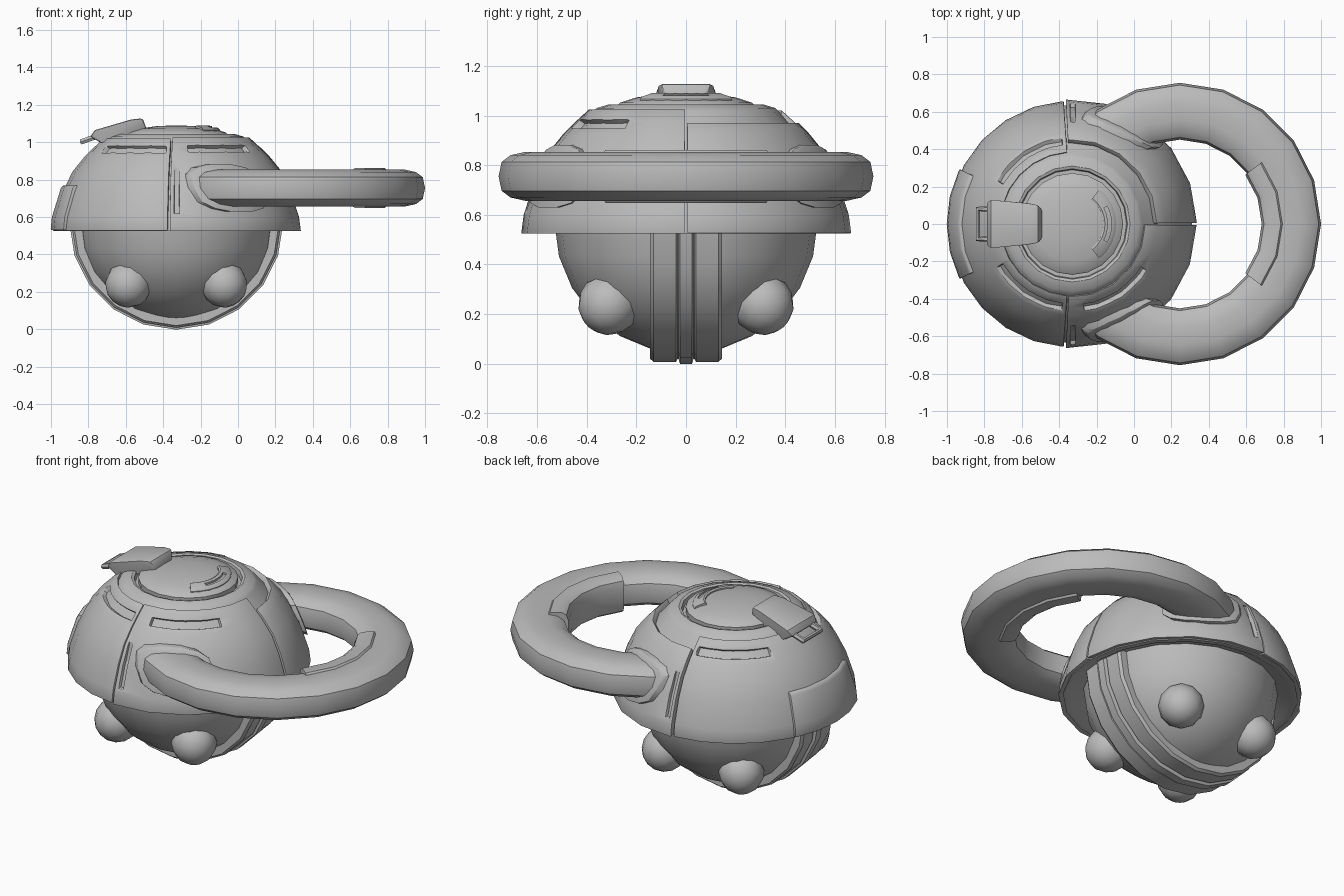
import bpy, bmesh
from math import cos, sin, pi, radians
from mathutils import Matrix, Vector

cube = bpy.data.objects.get("Cube")
if cube:
    bpy.data.objects.remove(cube, do_unlink=True)

BODY_X, RING_X, SPHERE_Z = -0.33, 0.245, 0.57

metal = bpy.data.materials.new("plain_grey")
GREY = (0.5, 0.5, 0.5, 1)
metal.diffuse_color = GREY
metal.use_nodes = True
metal.node_tree.nodes["Principled BSDF"].inputs["Base Color"].default_value = GREY

parts, helpers = [], []


def add_object(name, bm, x=0.0, z=0.0, helper=False, bevel=0.0):
    bmesh.ops.recalc_face_normals(bm, faces=bm.faces)
    mesh = bpy.data.meshes.new(name)
    bm.to_mesh(mesh)
    bm.free()
    ob = bpy.data.objects.new(name, mesh)
    ob.location = (x, 0, z)
    bpy.context.collection.objects.link(ob)
    mesh.materials.append(metal)
    ob.hide_render = helper
    (helpers if helper else parts).append((ob, bevel))
    return ob


def lathe(name, profile, start=0, end=360, steps=20, x=BODY_X, z=0.0,
          upright=True, helper=False, bevel=0.0):
    """Closed (radius, height) profile swept between two angles."""
    bm = bmesh.new()
    full = end - start >= 360
    rows = []
    for i in range(steps if full else steps + 1):
        a = radians(start + (end - start) * i / steps)
        rows.append([bm.verts.new((r * cos(a), r * sin(a), h)) for r, h in profile])
    n = len(profile)
    for i in range(steps):
        p, q = rows[i], rows[(i + 1) % len(rows)]
        for j in range(n):
            k = (j + 1) % n
            bm.faces.new((p[j], p[k], q[k], q[j]))
    if not full:
        bm.faces.new(rows[0])
        bm.faces.new(rows[-1])
    bmesh.ops.remove_doubles(bm, verts=bm.verts, dist=1e-5)
    if not upright:
        bm.transform(Matrix.Rotation(pi / 2, 4, 'X'))
    return add_object(name, bm, x, z, helper, bevel)


def boolean(ob, tool, operation='DIFFERENCE'):
    m = ob.modifiers.new("boolean", 'BOOLEAN')
    m.object, m.operation, m.solver = tool, operation, 'EXACT'


def shell(offset, top=6):
    """Outer shell curve, pushed outwards by an offset."""
    pts = [(.655, .525), (.645, .6), (.6, .74), (.55, .84), (.485, .92), (.44, .965), (.38, 1.02)]
    return [(r + offset, h + offset * (.6 if h > .8 else 0)) for r, h in pts[:top + 1]]


# Lower ball and the belt running under it
ball = [(.53 * cos(radians(a)), .53 * sin(radians(a))) for a in range(-90, 1, 15)]
lathe("lower_ball", ball + [(0, 0)], z=SPHERE_Z)
half_belt = [(.50, .145), (.55, .145), (.562, .13), (.562, .04), (.55, .034), (.55, .03), (.572, .024)]
belt = half_belt + [(r, -h) for r, h in reversed(half_belt)]
lathe("belt", belt, 180, 360, 10, z=SPHERE_Z, upright=False)

# Round feet
for sx in (-1, 1):
    for sy in (-1, 1):
        bm = bmesh.new()
        bmesh.ops.create_uvsphere(bm, u_segments=12, v_segments=8, radius=.125)
        out = Vector((.255 * sx, .31 * sy, -.33))
        bm.transform(Matrix.Translation(out) @ out.to_track_quat('Z', 'Y').to_matrix().to_4x4())
        add_object("foot", bm, BODY_X, SPHERE_Z)

# Core under the shell panels, with the top rim and its groove
core_rim = [(.375, 1.015), (.36, 1.03), (.31, 1.045), (.295, 1.04), (.29, 1.01), (0, 1.01)]
lathe("core", [(0, .56), (.55, .56), (.6, .53)] + shell(-.015, 5) + core_rim)

# Shell panels with gaps between them
inner = [(.38, .98), (.5, .8), (.56, .65), (.6, .54)]
panels = {
    "rear_panel": lathe("rear_panel", shell(.005) + inner, 94, 266, 12, bevel=.006),
    "front_quarter_panel": lathe("front_quarter_panel", shell(.01) + inner, -93, -.5, 5, bevel=.006),
    "back_quarter_panel": lathe("back_quarter_panel", shell(.012, 5) + [(.43, .94)] + inner[1:],
                                .5, 93, 5, bevel=.006),
}

# Long slots near the top of the panels
slot = [(.478, .955), (.443, .99), (.408, .965), (.443, .93)]
for name, a, b in (("rear_panel", 97, 150), ("rear_panel", 210, 263),
                   ("front_quarter_panel", -82, -32)):
    boolean(panels[name], lathe("slot_cutter", slot, a, b, 6, helper=True))
# Upright slots next to the side seams
upright = [(.655, .62), (.565, .86), (.54, .86), (.62, .62)]
for name, a in (("back_quarter_panel", 88.5), ("front_quarter_panel", -91)):
    tall = [(r + (.03 if i < 2 else 0), h) for i, (r, h) in enumerate(upright)]
    boolean(panels[name], lathe("seam_cutter", tall, a, a + 2.5, 1, helper=True))

# Thick plate on the far side
lathe("side_plate", [(.672, .53), (.665, .6), (.617, .755), (.605, .77), (.56, .77), (.62, .53)],
      154, 206, 4, bevel=.006)

# Top disc and its curved badge
lathe("top_disc", [(0, 1.0), (.27, 1.0), (.272, 1.045), (.265, 1.052), (.2, 1.073), (.1, 1.087), (0, 1.09)])
badge = lathe("curved_badge", [(.165, 1.05), (.235, 1.04), (.235, 1.066), (.225, 1.076), (.175, 1.09),
                               (.165, 1.086)], -52, 52, 8)
boolean(badge, lathe("badge_cutter", [(.19, 1.074), (.21, 1.07), (.21, 1.12), (.19, 1.12)],
                     -27, 27, 6, helper=True))


# Big carrying ring, with a flattened oval section
def oval(grow=0.0, count=14):
    pts = []
    for i in range(count):
        a = 2 * pi * i / count
        c, s = cos(a), sin(a)
        pts.append((.603 + (.152 + grow) * (abs(c) ** .8) * (1 if c > 0 else -1),
                    .755 + (.1 + grow) * (abs(s) ** .65) * (1 if s > 0 else -1)))
    return pts


lathe("carry_ring", oval(), x=RING_X)
half_grip = [(.438, .055), (.45, .09), (.475, .107), (.54, .107), (.55, .095)]
grip = [(r, .755 + h) for r, h in half_grip] + [(r, .755 - h) for r, h in reversed(half_grip)]
lathe("ring_grip", grip, -37, 37, 4, x=RING_X)

# Raised collars where the ring enters the shell
for a, b in ((98, 150), (210, 262)):
    collar = lathe("ring_collar", oval(.028), a, b, 6, x=RING_X, bevel=.005)
    limit = lathe("collar_limit", [(0, .5)] + shell(.03) + [(0, 1.02)], steps=40, helper=True)
    boolean(collar, limit, 'INTERSECT')

# Tapered latch on top: (x, z, half width)
side = [(-.79, 1.03, .115), (-.765, 1.065, .135), (-.57, 1.122, .115), (-.51, 1.128, .105),
        (-.488, 1.07, .075), (-.55, 1.04, .1), (-.73, .995, .125)]
bm = bmesh.new()
left, right = [[bm.verts.new((x, s * w, z)) for x, z, w in side] for s in (1, -1)]
bm.faces.new(left)
bm.faces.new(right)
for i in range(len(side)):
    j = (i + 1) % len(side)
    bm.faces.new((left[i], left[j], right[j], right[i]))
add_object("latch", bm, bevel=.012)

# Wire loop at the end of the latch
curve = bpy.data.curves.new("latch_loop", 'CURVE')
curve.dimensions = '3D'
curve.bevel_depth, curve.bevel_resolution = .016, 1
line = curve.splines.new('POLY')
line.points.add(3)
for p, (x, y) in zip(line.points, ((-.76, .08), (-.835, .08), (-.835, -.08), (-.76, -.08))):
    p.co = (x, y, 1.03 + (x + .76) * .35, 1)
loop = bpy.data.objects.new("latch_loop", curve)
curve.materials.append(metal)
bpy.context.collection.objects.link(loop)
parts.append((loop, 0))

# Bevel, bake the modifiers and smooth the shading
bpy.ops.object.select_all(action='DESELECT')
for ob, width in parts:
    if width:
        m = ob.modifiers.new("bevel", 'BEVEL')
        m.width, m.segments, m.limit_method, m.angle_limit = width, 2, 'ANGLE', radians(40)
    ob.select_set(True)
bpy.context.view_layer.objects.active = parts[0][0]
bpy.ops.object.convert(target='MESH')
bpy.ops.object.shade_smooth_by_angle(angle=radians(35))
for ob, _ in helpers:
    bpy.data.objects.remove(ob, do_unlink=True)
